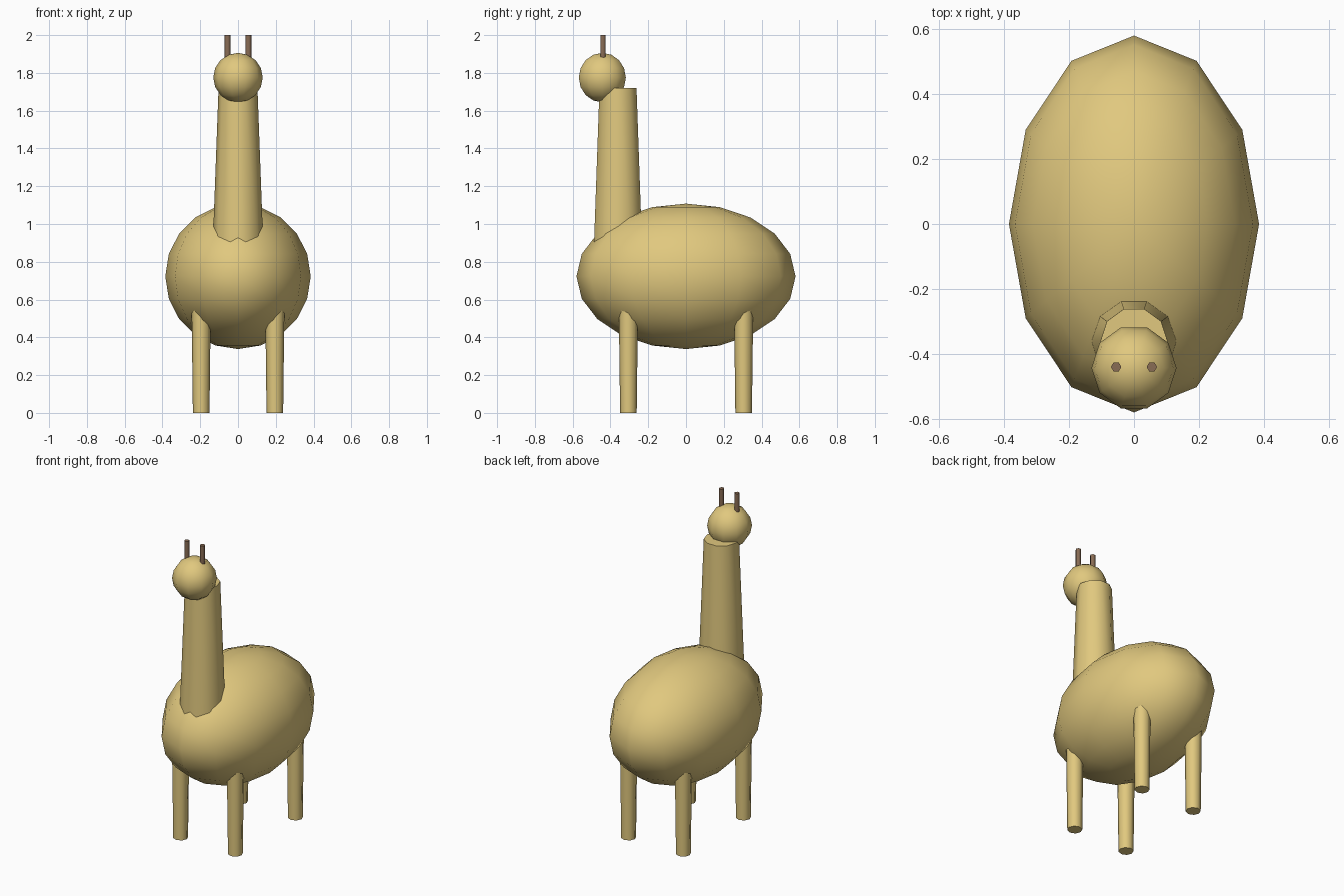
import bpy
import math

if "Cube" in bpy.data.objects:
    bpy.data.objects.remove(bpy.data.objects["Cube"])


def material(name, color):
    m = bpy.data.materials.new(name)
    m.diffuse_color = (*color, 1)
    m.use_nodes = True
    m.node_tree.nodes["Principled BSDF"].inputs["Base Color"].default_value = m.diffuse_color
    return m


TAN = material("tan", (0.75, 0.58, 0.21))
BROWN = material("brown", (0.25, 0.15, 0.09))


def finish(name, mat, angle):
    ob = bpy.context.object
    ob.name = name
    ob.data.materials.append(mat)
    bpy.ops.object.transform_apply(location=False, rotation=True, scale=True)
    bpy.ops.object.shade_smooth_by_angle(angle=math.radians(angle))
    return ob


def ball(name, center, radii, segments, rings):
    bpy.ops.mesh.primitive_uv_sphere_add(segments=segments, ring_count=rings,
                                         radius=1, location=center)
    ob = bpy.context.object
    ob.rotation_euler.z = math.pi / 2   # corners on the x axis
    bpy.ops.object.transform_apply(location=False, rotation=True, scale=False)
    ob.scale = radii
    return finish(name, TAN, 80)


def post(name, x, y, z0, z1, r0, r1, sides, mat=TAN):
    bpy.ops.mesh.primitive_cone_add(vertices=sides, radius1=r0, radius2=r1, depth=z1 - z0,
                                    location=(x, y, (z0 + z1) / 2),
                                    rotation=(0, 0, math.pi / 2))
    return finish(name, mat, 65)


# Body, neck and head
ball("body", (0, 0, 0.723), (0.385, 0.58, 0.385), 12, 10)
post("neck", 0, -0.36, 0.80, 1.72, 0.137, 0.103, 10)
ball("head", (0, -0.443, 1.775), (0.131, 0.131, 0.131), 10, 8)

# Mirrored legs and horns
for side, sx in (("left", 1), ("right", -1)):
    for end, sy in (("front", -1), ("back", 1)):
        post(f"{end}_{side}_leg", sx * 0.195, sy * 0.305, 0, 0.58, 0.044, 0.051, 8)
    post(f"{side}_horn", sx * 0.055, -0.44, 1.86, 2.0, 0.016, 0.016, 6, BROWN)
